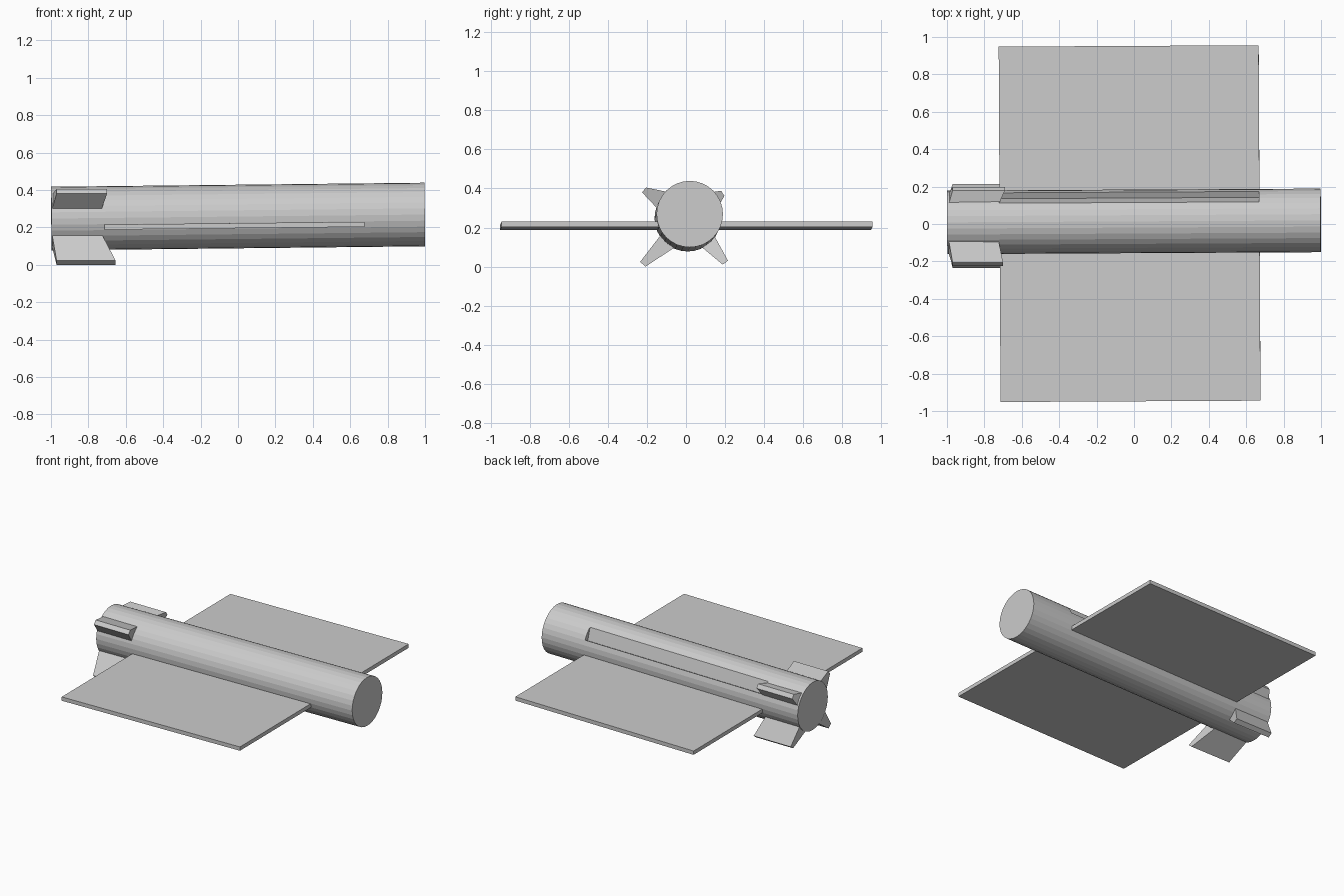
import bpy, bmesh, math
from mathutils import Matrix, Vector

if "Cube" in bpy.data.objects:
    bpy.data.objects.remove(bpy.data.objects["Cube"])

# Slight nose-up and sideways lean shared by body and wings
LEAN = (Matrix.Translation((0, 0.014, 0.258))
        @ Matrix.Rotation(math.radians(0.3), 4, 'Z')
        @ Matrix.Rotation(math.radians(-0.62), 4, 'Y'))


def finish(name, bm, matrix=Matrix()):
    bmesh.ops.recalc_face_normals(bm, faces=bm.faces)
    bm.transform(matrix)
    mesh = bpy.data.meshes.new(name)
    bm.to_mesh(mesh)
    bm.free()
    ob = bpy.data.objects.new(name, mesh)
    bpy.context.collection.objects.link(ob)
    return ob


def loft(name, ring_a, ring_b, matrix=Matrix()):
    """Closed solid between two matching rings of points."""
    bm = bmesh.new()
    a = [bm.verts.new(p) for p in ring_a]
    b = [bm.verts.new(p) for p in ring_b]
    n = len(a)
    bm.faces.new(a)
    bm.faces.new(b[::-1])
    for i in range(n):
        j = (i + 1) % n
        bm.faces.new((a[i], b[i], b[j], a[j]))
    return finish(name, bm, matrix)


# Tubular body
bm = bmesh.new()
bmesh.ops.create_cone(bm, cap_ends=True, segments=32, radius1=0.17,
                      radius2=0.17, depth=1.996,
                      matrix=Matrix.Rotation(math.pi / 2, 4, 'Y'))
body = finish("body", bm, LEAN)

# V-shaped groove along the upper far side of the body
groove = [(0.100, 0.139), (0.125, 0.050), (0.158, 0.067), (0.25, 0.114), (0.13, 0.21)]
cutter = loft("groove_cutter",
              [(-0.72, y, z) for y, z in groove],
              [(0.67, y, z) for y, z in groove], LEAN)
cutter.hide_render = True
cutter.hide_set(True)
cut = body.modifiers.new("groove", 'BOOLEAN')
cut.operation = 'DIFFERENCE'
cut.solver = 'EXACT'
cut.object = cutter

# Flat rectangular wing passing through the body
bm = bmesh.new()
bmesh.ops.create_cube(bm, size=1)
bmesh.ops.scale(bm, vec=(1.39, 1.90, 0.027), verts=bm.verts)
bmesh.ops.translate(bm, vec=(-0.024, -0.012, -0.049), verts=bm.verts)
finish("wing", bm, LEAN)

# Four tapered tail fins: root pair (y, z), tip pair (y, z), tip front x
fins = {
    "tail_fin_upper_near": ([(-0.06, 0.375), (-0.145, 0.295)],
                            [(-0.205, 0.405), (-0.225, 0.38)], -0.70),
    "tail_fin_upper_far": ([(0.09, 0.375), (0.155, 0.29)],
                           [(0.18, 0.388), (0.197, 0.362)], -0.69),
    "tail_fin_lower_near": ([(-0.125, 0.167), (-0.055, 0.10)],
                            [(-0.235, 0.024), (-0.207, 0.0)], -0.655),
    "tail_fin_lower_far": ([(0.14, 0.167), (0.08, 0.10)],
                           [(0.215, 0.03), (0.188, 0.01)], -0.68),
}
for name, (root, tip, front) in fins.items():
    def ring(pair, x0, x1):
        (ya, za), (yb, zb) = pair
        return [(x0, ya, za), (x1, ya, za), (x1, yb, zb), (x0, yb, zb)]
    loft(name, ring(root, -0.995, -0.73), ring(tip, -0.97, front))
